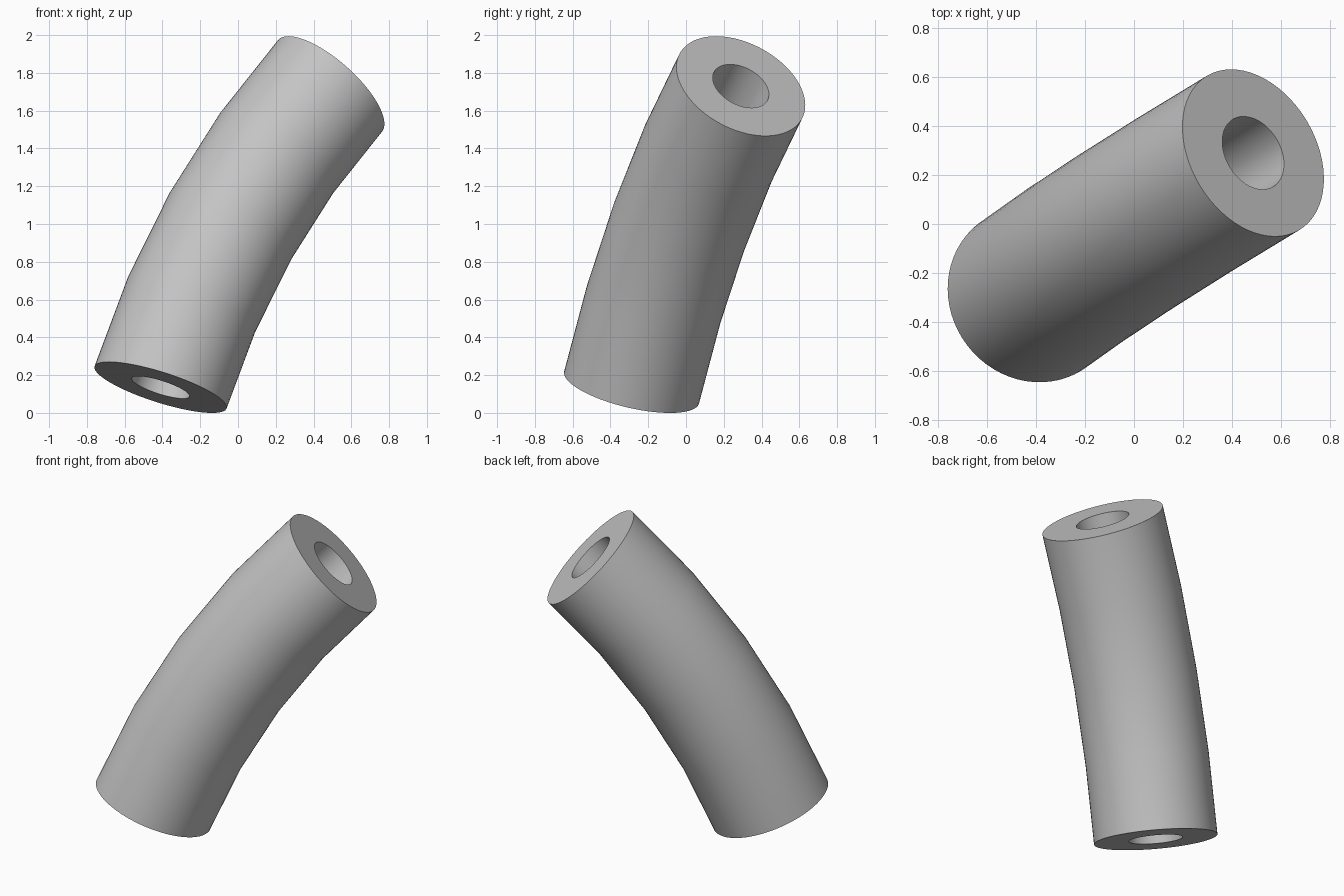
import bpy
import bmesh
import math
from mathutils import Vector

cube = bpy.data.objects.get("Cube")
if cube:
    bpy.data.objects.remove(cube)

SIDES, SEGMENTS = 64, 4
OUTER, INNER = 0.367, 0.16

# Material
grey = bpy.data.materials.new("plain grey")
grey.use_nodes = True
colour = (0.55, 0.55, 0.55, 1)
grey.diffuse_color = colour
grey.node_tree.nodes["Principled BSDF"].inputs["Base Color"].default_value = colour

# Arc between the two end centres, tangent to the two end directions
start, end = Vector((-0.41, -0.288, 0.135)), Vector((0.47, 0.302, 1.735))
n0 = Vector((0.296, 0.22, 0.93)).normalized()
n1 = Vector((0.617, 0.369, 0.695)).normalized()
bend = n0.angle(n1)
inward = (n1 - n0 * n0.dot(n1)).normalized()
side = n0.cross(inward)
radius = (end - start).length / (2 * math.sin(bend / 2))

bm = bmesh.new()


def ring(step, r):
    """Circle of vertices across the arc at one step."""
    a = bend * step / SEGMENTS
    centre = start + radius * (n0 * math.sin(a) + inward * (1 - math.cos(a)))
    across = inward * math.cos(a) - n0 * math.sin(a)
    angles = [math.tau * i / SIDES for i in range(SIDES)]
    return [bm.verts.new(centre + r * (across * math.cos(t) + side * math.sin(t)))
            for t in angles]


def bridge(a, b):
    for i in range(SIDES):
        j = (i + 1) % SIDES
        bm.faces.new((a[i], a[j], b[j], b[i]))


# Outer wall, far end, bore and near end form one closed loop of rings
steps = range(SEGMENTS + 1)
loops = [ring(s, OUTER) for s in steps] + [ring(s, INNER) for s in reversed(steps)]
for a, b in zip(loops, loops[1:] + loops[:1]):
    bridge(a, b)
bmesh.ops.recalc_face_normals(bm, faces=bm.faces[:])

mesh = bpy.data.meshes.new("bent_tube")
bm.to_mesh(mesh)
bm.free()
mesh.materials.append(grey)
tube = bpy.data.objects.new("bent_tube", mesh)
bpy.context.collection.objects.link(tube)

# Smooth walls with crisp end rims
bpy.ops.object.select_all(action="DESELECT")
tube.select_set(True)
bpy.context.view_layer.objects.active = tube
bpy.ops.object.shade_smooth_by_angle(angle=math.radians(30))
